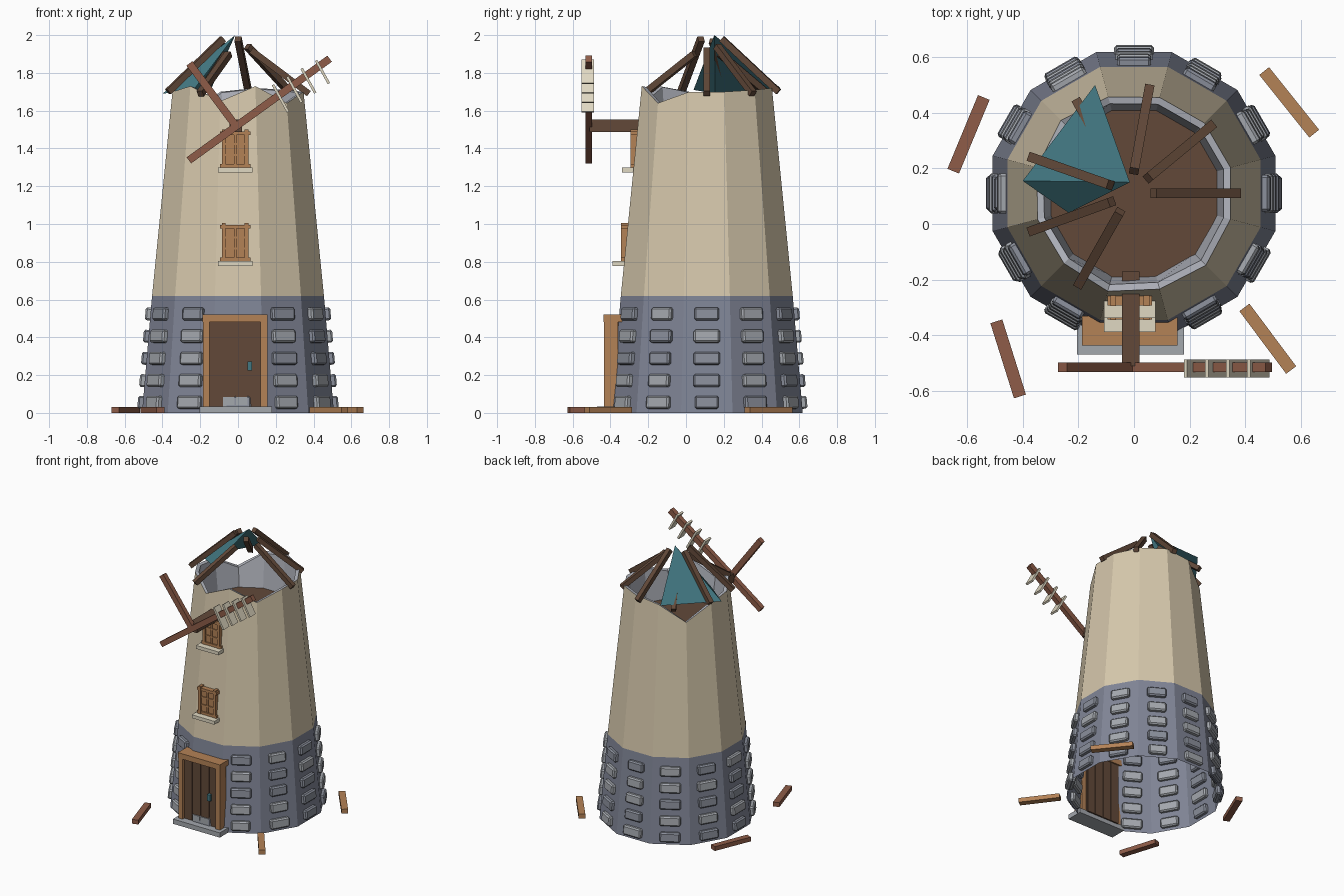
import bpy, bmesh, math, random
from mathutils import Vector, Matrix

if "Cube" in bpy.data.objects:
    bpy.data.objects.remove(bpy.data.objects["Cube"])

random.seed(4)
CY = 0.11            # tower axis in y
N = 12               # tower sides


def mat(name, r, g, b):
    m = bpy.data.materials.new(name)
    lin = [((c / 255 + 0.055) / 1.055) ** 2.4 for c in (r, g, b)]
    m.diffuse_color = (*lin, 1)
    m.use_nodes = True
    m.node_tree.nodes["Principled BSDF"].inputs["Base Color"].default_value = m.diffuse_color
    return m


PLASTER = mat("cream plaster", 214, 200, 172)
BASE = mat("blue grey masonry", 128, 133, 150)
STONE = mat("light stone", 164, 168, 174)
STONE2 = mat("mid stone", 138, 143, 155)
INNER = mat("pale inner wall", 178, 181, 190)
TAN = mat("tan wood", 180, 130, 86)
RED = mat("red brown wood", 142, 92, 72)
DARK = mat("dark brown wood", 98, 73, 57)
TEAL = mat("teal", 66, 120, 130)
CLOTH = mat("pale slat", 224, 216, 194)


def finish(name, bm, mats):
    me = bpy.data.meshes.new(name)
    bm.to_mesh(me)
    bm.free()
    for m in mats:
        me.materials.append(m)
    ob = bpy.data.objects.new(name, me)
    bpy.context.collection.objects.link(ob)
    return ob


def add_box(bm, M, size, idx=0, bevel=0):
    r = bmesh.ops.create_cube(bm, size=1, matrix=M @ Matrix.Diagonal((*size, 1)))
    fs = {f for v in r["verts"] for f in v.link_faces}
    for f in fs:
        f.material_index = idx
    if bevel:
        es = list({e for f in fs for e in f.edges})
        out = bmesh.ops.bevel(bm, geom=es, offset=bevel, segments=1, affect='EDGES')
        for f in out["faces"]:
            f.material_index = idx


def box(name, x, y, z, m):
    bm = bmesh.new()
    c = [(a[0] + a[1]) / 2 for a in (x, y, z)]
    add_box(bm, Matrix.Translation(c), [a[1] - a[0] for a in (x, y, z)])
    return finish(name, bm, [m])


def beam(name, a, b, w, t, m, up=(0, 0, 1)):
    # bar from a to b: w wide sideways, t thick along up
    a, b = Vector(a), Vector(b)
    d = (b - a).normalized()
    s = Vector(up).cross(d).normalized()
    u = d.cross(s)
    M = Matrix((d, s, u)).transposed().to_4x4()
    M.translation = (a + b) / 2
    bm = bmesh.new()
    add_box(bm, M, ((b - a).length, w, t))
    return finish(name, bm, [m])


def apothem(z):
    return 0.508 - 0.053 * z / 0.62 if z < 0.62 else 0.455 - 0.11 * (z - 0.62) / 1.1


# --- tower shell: stone base, plaster body, broken rim, inner wall
tops = [1.70, 1.71, 1.72, 1.70, 1.58, 1.68, 1.70, 1.73, 1.65, 1.73, 1.64, 1.70]
bm = bmesh.new()


def ring(zs, inset=0, fixed=None):
    out = []
    for k in range(N):
        a = math.radians(15 + 30 * k)
        r = ((fixed or apothem(zs[k])) - inset) / math.cos(math.pi / N)
        out.append(bm.verts.new((r * math.cos(a), CY + r * math.sin(a), zs[k])))
    return out


rings = [ring([0] * N), ring([0.62] * N), ring(tops),
         ring([z - 0.005 for z in tops], 0.025), ring([1.41] * N, 0, 0.295)]
for i, idx in enumerate((0, 1, 2, 2)):
    for k in range(N):
        j = (k + 1) % N
        f = bm.faces.new((rings[i][k], rings[i][j], rings[i + 1][j], rings[i + 1][k]))
        f.material_index = idx
finish("tower_wall", bm, [BASE, PLASTER, INNER])

# --- upper floor
bm = bmesh.new()
bmesh.ops.create_cone(bm, cap_ends=True, segments=24, radius1=0.362, radius2=0.362,
                      depth=0.03, matrix=Matrix.Translation((0, CY, 1.43)))
finish("upper_floor", bm, [DARK])

# --- raised stones around the base
bm = bmesh.new()
for z in (0.055, 0.17, 0.288, 0.405, 0.523):
    for k in range(N):
        if k == 9 and z > 0.1:
            continue                     # the door covers this side
        a = math.radians(30 * k)
        r = apothem(z)
        M = (Matrix.Translation((r * math.cos(a), CY + r * math.sin(a), z))
             @ Matrix.Rotation(a, 4, 'Z') @ Matrix.Rotation(-0.085, 4, 'Y'))
        w = random.uniform(0.12, 0.145)
        add_box(bm, M, (0.055, w, 0.068), int(random.random() < 0.3), 0.009)
finish("base_stones", bm, [STONE, STONE2])

# --- door
X = -0.015
box("door_step", (X - 0.19, X + 0.195), (-0.47, -0.35), (0, 0.035), STONE)
for i in range(4):
    x0 = X - 0.136 + i * 0.068
    box("door_plank", (x0 + 0.002, x0 + 0.066), (-0.415, -0.34), (0.03, 0.485), DARK)
box("door_backing", (X - 0.136, X + 0.136), (-0.408, -0.345), (0.03, 0.485), DARK)
for s in (-1, 1):
    box("door_post", sorted((X + s * 0.135, X + s * 0.17)), (-0.435, -0.36), (0.03, 0.485), TAN)
    box("door_kick_stone", sorted((X + s * 0.004, X + s * 0.064)), (-0.422, -0.41), (0.03, 0.085), STONE)
box("door_lintel", (X - 0.172, X + 0.172), (-0.437, -0.33), (0.48, 0.52), TAN)
box("door_handle", (0.05, 0.075), (-0.435, -0.41), (0.225, 0.272), TEAL)

# --- windows
for zb, yf in ((0.80, -0.345), (1.295, -0.295)):
    yb = yf + 0.06
    box("window_sill", (X - 0.092, X + 0.092), (yf - 0.043, yb), (zb - 0.022, zb + 0.003), CLOTH)
    box("window_pane", (X - 0.06, X + 0.06), (yf + 0.012, yb), (zb, zb + 0.19), TAN)
    for s in (-1, 1):
        box("window_jamb", sorted((X + s * 0.05, X + s * 0.07)), (yf, yb), (zb, zb + 0.205), TAN)
    for h in (0.012, 0.185):
        box("window_rail", (X - 0.08, X + 0.08), (yf + 0.002, yb), (zb + h - 0.01, zb + h + 0.01), TAN)
    box("window_mullion", (X - 0.006, X + 0.006), (yf + 0.004, yb), (zb, zb + 0.19), TAN)
    for h in (0.07, 0.128):
        box("window_bar", (X - 0.055, X + 0.055), (yf + 0.005, yb), (zb + h - 0.005, zb + h + 0.005), TAN)

# --- bare roof rafters: outer x, y, z and inner x, y, z
rafters = [
    (0.055, 0.49, 1.70, 0.0, 0.19, 1.98), (0.28, 0.355, 1.69, 0.05, 0.165, 1.94),
    (0.375, 0.11, 1.69, 0.07, 0.11, 1.92), (-0.2, -0.22, 1.69, -0.05, 0.045, 1.90),
    (-0.37, -0.025, 1.70, -0.08, 0.08, 1.98), (-0.37, 0.24, 1.70, -0.085, 0.14, 1.97),
    (-0.205, 0.44, 1.68, -0.06, 0.18, 1.90)]
for r in rafters:
    beam("rafter", r[:3], r[3:], 0.034, 0.034, DARK)

# --- remaining roof cladding
bm = bmesh.new()
apex, A, B, C = [bm.verts.new(p) for p in (
    (-0.015, 0.15, 2.0), (-0.14, 0.50, 1.72), (-0.40, 0.155, 1.69), (-0.235, 0.04, 1.71))]
bm.faces.new((apex, A, B))
bm.faces.new((apex, B, C))
finish("roof_cladding", bm, [TEAL])

# --- axle and broken sails
HX, HZ, SY = -0.012, 1.52, -0.515
box("axle", (HX - 0.032, HX + 0.032), (-0.51, -0.17), (HZ - 0.032, HZ + 0.032), DARK)
low, high = Vector((-0.26, SY, 1.337)), Vector((0.485, SY, 1.875))
beam("sail_long_arm", low, high, 0.04, 0.034, RED, (0, 1, 0))
beam("sail_short_arm", (HX, SY, HZ), (-0.257, SY, 1.85), 0.04, 0.034, RED, (0, 1, 0))
for i in range(4):
    t = i / 3
    c = Vector((0.225 + 0.222 * t, -0.52, 1.665 + 0.14 * t))
    h = Vector((-0.04, 0, 0.072)) * (1.0 - 0.15 * t)
    beam("sail_slat", c - h, c + h, 0.014, 0.065, CLOTH, (0, 1, 0))

# --- fallen planks on the ground
for a, b, m in (((-0.54, 0.455), (-0.65, 0.19), RED), ((-0.495, -0.35), (-0.41, -0.62), RED),
                ((0.468, 0.55), (0.648, 0.325), TAN), ((0.397, -0.30), (0.565, -0.525), TAN)):
    beam("fallen_plank", (*a, 0.016), (*b, 0.016), 0.045, 0.032, m)
